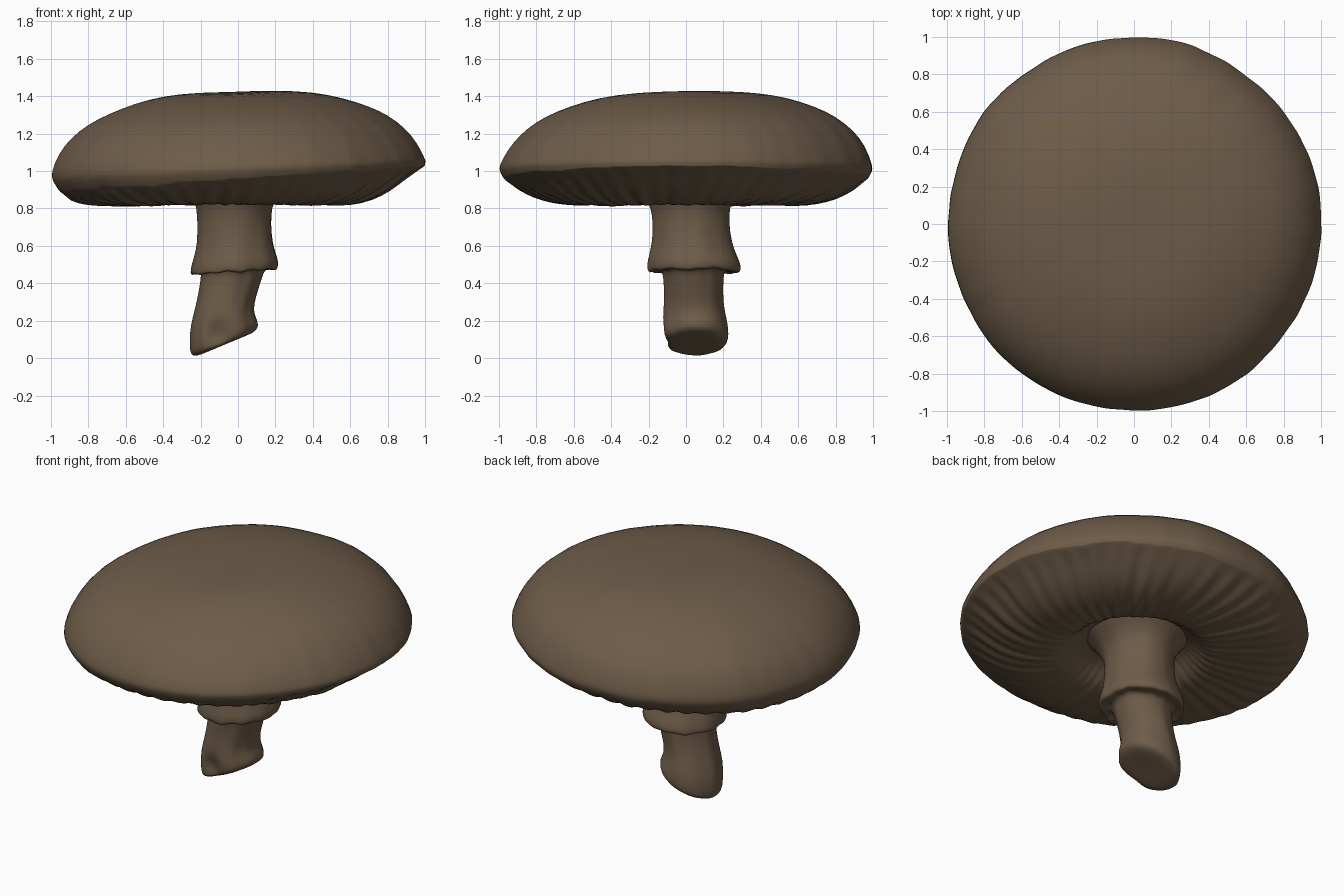
import bpy
import bmesh
from math import sin, cos, pi, exp
from mathutils import Vector, noise

if "Cube" in bpy.data.objects:
    bpy.data.objects.remove(bpy.data.objects["Cube"], do_unlink=True)

brown = bpy.data.materials.new("mushroom_brown")
brown.use_nodes = True
colour = (0.155, 0.108, 0.066, 1)
brown.diffuse_color = colour
shader = brown.node_tree.nodes["Principled BSDF"]
shader.inputs["Base Color"].default_value = colour
shader.inputs["Roughness"].default_value = 0.9


def rough(x, y, z=0.0):
    return noise.noise(Vector((x, y, z)))


def loft(name, rings, start=None, end=None):
    """Skin closed rings of points, with optional pole points at the ends."""
    bm = bmesh.new()
    loops = [[bm.verts.new(p) for p in ring] for ring in rings]
    n = len(loops[0])
    for a, b in zip(loops, loops[1:]):
        for i in range(n):
            j = (i + 1) % n
            bm.faces.new((a[i], a[j], b[j], b[i]))
    for pole, loop in ((start, loops[0]), (end, loops[-1])):
        if pole:
            tip = bm.verts.new(pole)
            for i in range(n):
                bm.faces.new((tip, loop[i], loop[(i + 1) % n]))
    bmesh.ops.recalc_face_normals(bm, faces=bm.faces)
    mesh = bpy.data.meshes.new(name)
    bm.to_mesh(mesh)
    bm.free()
    mesh.materials.append(brown)
    mesh.shade_smooth()
    obj = bpy.data.objects.new(name, mesh)
    bpy.context.collection.objects.link(obj)
    sub = obj.modifiers.new("smooth", "SUBSURF")
    sub.levels = sub.render_levels = 1
    return obj


# Cap: domed top, curled rim, gilled underside hollowed around the stem
CAP_SIDES = 240
dome = [(0.08, 1.42), (0.22, 1.42), (0.4, 1.408), (0.55, 1.378), (0.7, 1.325),
        (0.8, 1.275), (0.89, 1.205), (0.955, 1.125)]
gills = [(0.9, 0.905), (0.82, 0.862), (0.72, 0.832), (0.6, 0.818), (0.48, 0.82),
         (0.41, 0.84), (0.36, 0.885), (0.31, 0.925), (0.24, 0.94)]


def outline(a):
    """Slightly lumpy radius of the cap at angle a."""
    lump = 0.012 * rough(2 * cos(a), 2 * sin(a), 3) + 0.004 * rough(9 * cos(a), 9 * sin(a))
    return 1.0 + lump


def dome_point(a, r, z):
    x, y = r * cos(a), r * sin(a)
    lump = 0.014 * rough(2 * x, 2 * y, 5) * (1 - r * r * 0.6)
    rad = r * outline(a)
    return (rad * cos(a), rad * sin(a), z + 0.028 * x + 0.018 * y + lump)


def rim_point(a, t):
    """t = 0 at the widest line, 1 at the sharp lower edge."""
    c = cos(a)
    wave = 0.013 * rough(5 * c, 5 * sin(a), 1) + 0.009 * rough(14 * c, 14 * sin(a), 2)
    wide_z, edge_z = 1.025 + 0.035 * c, 0.958 + 0.07 * c + wave
    edge_r = 0.972 + 0.024 * c + 0.5 * wave
    r = outline(a) * (1 + (edge_r - 1) * t ** 1.7)
    return (r * c, r * sin(a), wide_z + (edge_z - wide_z) * t)


def gill_point(a, r, z):
    swirl = a + 0.25 * (0.9 - r)
    fold = rough(17 * cos(swirl), 17 * sin(swirl), r) + 0.6 * sin(48 * swirl + 4 * rough(cos(a), sin(a)))
    ripple = 0.011 * fold * min(1, max(0, (r - 0.3) * 3))
    tilt = 0.06 * cos(a) * max(0, (r - 0.6) / 0.3) ** 1.5
    rad = r * outline(a)
    return (rad * cos(a), rad * sin(a), z + tilt + ripple)


angles = [2 * pi * i / CAP_SIDES for i in range(CAP_SIDES)]
cap_rings = [[dome_point(a, r, z) for a in angles] for r, z in dome]
cap_rings += [[rim_point(a, t) for a in angles] for t in (0, 0.4, 0.75, 0.95, 1)]
# A point just inside the rim keeps the lower edge crisp
cap_rings.append([tuple(Vector(rim_point(a, 1)) * 0.985 + Vector((0, 0, 0.004))) for a in angles])
cap_rings += [[gill_point(a, r, z) for a in angles] for r, z in gills]
loft("cap", cap_rings, start=(0, 0, 1.42))

# Stem: flared top, hanging skirt and a slanted broken foot
# Each ring: height, centre x, centre y, radius x, radius y, slope along x
stem = [(0.97, -0.01, 0.02, 0.33, 0.33, 0), (0.91, -0.01, 0.02, 0.26, 0.27, 0),
        (0.84, -0.02, 0.02, 0.205, 0.22, 0), (0.76, -0.02, 0.025, 0.195, 0.204, 0),
        (0.66, -0.018, 0.03, 0.198, 0.207, 0), (0.58, -0.015, 0.035, 0.21, 0.222, 0.02),
        (0.52, -0.015, 0.042, 0.232, 0.245, 0.04), (0.485, -0.018, 0.045, 0.237, 0.25, 0.06),
        (0.462, -0.02, 0.045, 0.234, 0.245, 0.06), (0.46, -0.02, 0.045, 0.215, 0.225, 0.06),
        (0.475, -0.025, 0.04, 0.172, 0.168, 0.04), (0.44, -0.032, 0.04, 0.166, 0.16, 0),
        (0.36, -0.05, 0.04, 0.157, 0.156, 0), (0.28, -0.07, 0.04, 0.157, 0.158, 0.08),
        (0.21, -0.084, 0.043, 0.168, 0.172, 0.2), (0.15, -0.078, 0.048, 0.18, 0.178, 0.3),
        (0.105, -0.074, 0.048, 0.183, 0.177, 0.38), (0.078, -0.074, 0.05, 0.17, 0.165, 0.4),
        (0.07, -0.074, 0.05, 0.13, 0.125, 0.42)]
STEM_SIDES = 72
dent = Vector((-0.11, -0.13, 0.125))


def stem_point(a, z, cx, cy, rx, ry, slope):
    bump = 1 + 0.035 * rough(2.5 * cos(a), 2.5 * sin(a), 3 * z)
    dx, dy = rx * bump * cos(a), ry * bump * sin(a)
    hem = 0.014 * rough(3 * cos(a), 3 * sin(a), 8) * exp(-((z - 0.47) / 0.04) ** 2)
    p = Vector((cx + dx, cy + dy, z + slope * dx + hem))
    # Broken hollow on the front of the foot
    p.y += 0.05 * exp(-((p - dent).length / 0.06) ** 2)
    p.z = max(p.z, 0)
    return p


stem_rings = [[stem_point(2 * pi * i / STEM_SIDES, *row) for i in range(STEM_SIDES)] for row in stem]
loft("stem", stem_rings, end=(-0.074, 0.05, 0.075))
